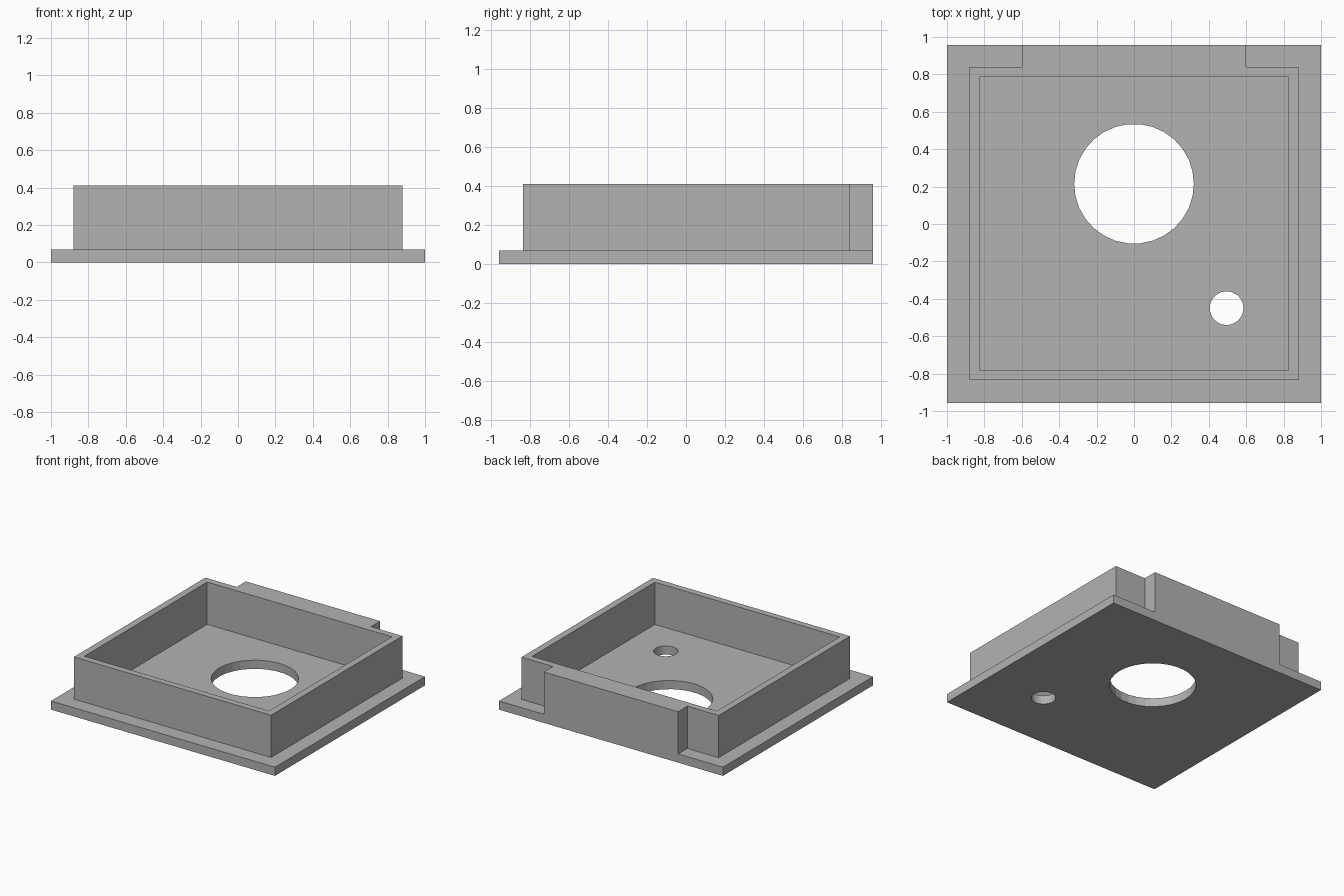
import bpy
import bmesh
from math import cos, sin, tau

cube = bpy.data.objects.get("Cube")
if cube:
    bpy.data.objects.remove(cube, do_unlink=True)

# Single grey plastic colour
grey = bpy.data.materials.new("plain_grey")
grey.use_nodes = True
colour = (0.45, 0.45, 0.45, 1)
grey.diffuse_color = colour
grey.node_tree.nodes["Principled BSDF"].inputs["Base Color"].default_value = colour


def rectangle(x, y_low, y_high):
    return [(-x, y_low), (x, y_low), (x, y_high), (-x, y_high)]


def circle(cx, cy, radius, sides=30):
    return [(cx + radius * cos(tau * i / sides), cy + radius * sin(tau * i / sides))
            for i in range(sides)]


def prism(name, loops, z_low, z_high):
    """Fill an outline, less its inner loops, and extrude it upwards."""
    bm = bmesh.new()
    edges = []
    for loop in loops:
        verts = [bm.verts.new((x, y, z_low)) for x, y in loop]
        edges += [bm.edges.new((a, b)) for a, b in zip(verts, verts[1:] + verts[:1])]
    bmesh.ops.triangle_fill(bm, edges=edges, use_beauty=True, normal=(0, 0, 1))
    result = bmesh.ops.extrude_face_region(bm, geom=bm.faces[:], use_keep_orig=True)
    top = [v for v in result["geom"] if isinstance(v, bmesh.types.BMVert)]
    bmesh.ops.translate(bm, verts=top, vec=(0, 0, z_high - z_low))
    bmesh.ops.recalc_face_normals(bm, faces=bm.faces[:])
    mesh = bpy.data.meshes.new(name)
    bm.to_mesh(mesh)
    bm.free()
    mesh.materials.append(grey)
    obj = bpy.data.objects.new(name, mesh)
    bpy.context.collection.objects.link(obj)
    return obj


PLATE_TOP, RIM_TOP, BACK = 0.07, 0.411, 0.957

# Base plate with a large opening and a small cable hole
prism("base_plate",
      [rectangle(1, -BACK, BACK), circle(0, 0.215, 0.32), circle(0.495, -0.45, 0.09)],
      0, PLATE_TOP)

# Raised rim, thickened at the back by a block reaching the plate's edge
right_half = [(0.88, -0.835), (0.88, 0.84), (0.6, 0.84), (0.6, BACK)]
outline = right_half + [(-x, y) for x, y in reversed(right_half)]
prism("raised_rim", [outline, rectangle(0.825, -0.782, 0.785)], PLATE_TOP, RIM_TOP)
